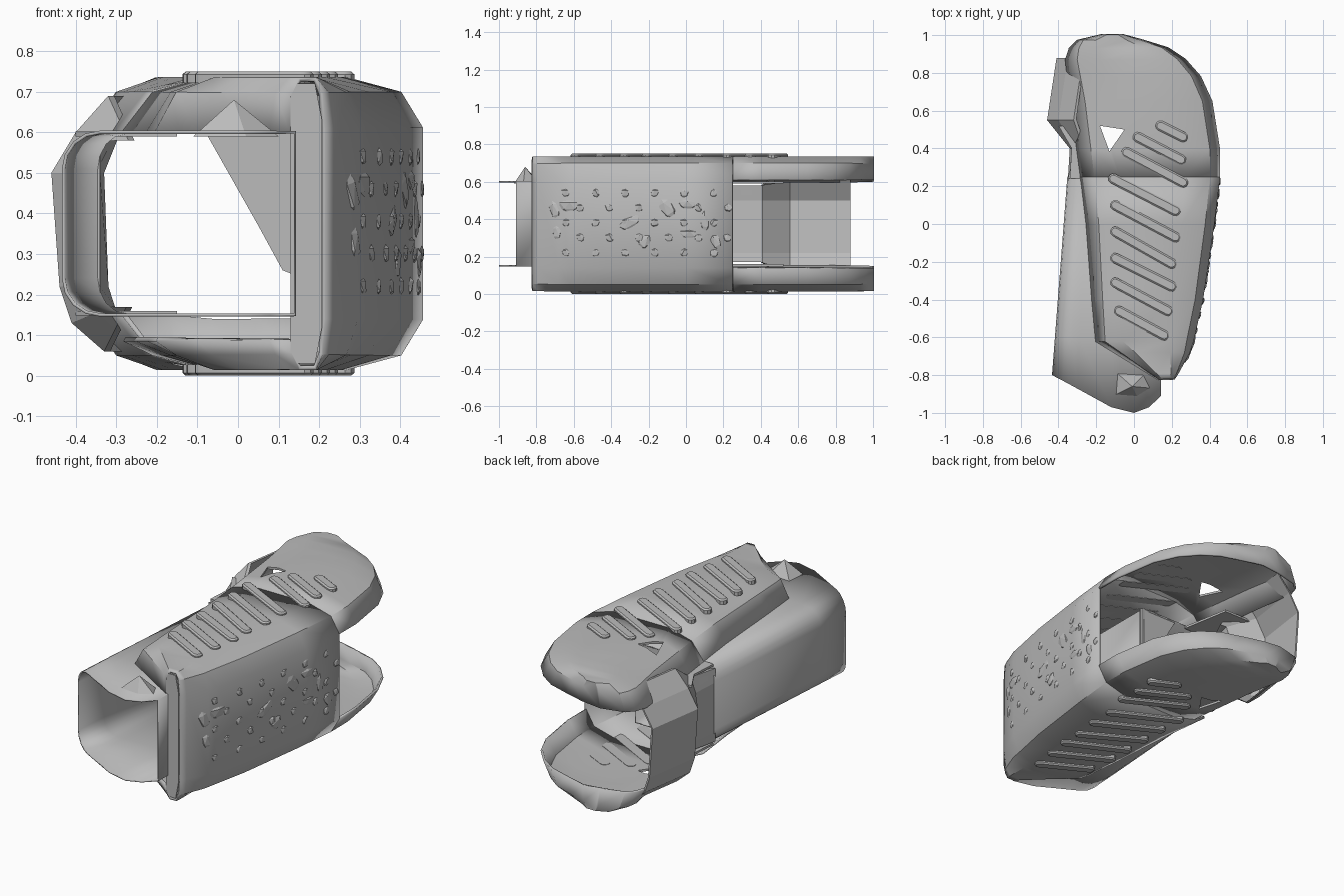
import bpy, bmesh, math, random
from mathutils import Matrix

if "Cube" in bpy.data.objects:
    bpy.data.objects.remove(bpy.data.objects["Cube"])

random.seed(4)
HEIGHT = 0.75

grey = bpy.data.materials.new("plain grey")
grey.use_nodes = True
grey.diffuse_color = (0.5, 0.5, 0.5, 1)
grey.node_tree.nodes["Principled BSDF"].inputs["Base Color"].default_value = (0.5, 0.5, 0.5, 1)


def finish(name, bm, smooth=True, wall=0):
    bmesh.ops.recalc_face_normals(bm, faces=bm.faces)
    mesh = bpy.data.meshes.new(name)
    bm.to_mesh(mesh)
    bm.free()
    ob = bpy.data.objects.new(name, mesh)
    bpy.context.collection.objects.link(ob)
    mesh.materials.append(grey)
    if smooth:
        bpy.ops.object.select_all(action='DESELECT')
        ob.select_set(True)
        bpy.context.view_layer.objects.active = ob
        bpy.ops.object.shade_smooth_by_angle(angle=math.radians(28))
    if wall:
        thick = ob.modifiers.new("wall", 'SOLIDIFY')
        thick.thickness = wall
        thick.offset = 0
    return ob


def skin(bm, rings, closed=True, caps=(0, -1)):
    rows = [[bm.verts.new(p) for p in ring] for ring in rings]
    n = len(rows[0])
    for a, b in zip(rows, rows[1:]):
        for i in range(n if closed else n - 1):
            j = (i + 1) % n
            bm.faces.new((a[i], a[j], b[j], b[i]))
    for k in caps:
        bm.faces.new(rows[k])


def lerp_table(table, t):
    for (a, u), (b, v) in zip(table, table[1:]):
        if t <= b:
            return u + (v - u) * max(0, (t - a) / (b - a))
    return table[-1][1]


def flip(points):
    return [(x, y, HEIGHT - z) for x, y, z in points]


# Upper skin profile: fraction of the width, height
SKIN = [(0, 0.6), (0.1, 0.695), (0.28, 0.73), (0.75, 0.73), (0.93, 0.695), (1, 0.61)]


def upper(y, left, right):
    return [(left + f * (right - left), y, z) for f, z in SKIN]


# Hollow grip shell: y, left edge, right edge
body = [(-0.82, 0.13, 0.21), (-0.79, 0.08, 0.23), (-0.68, -0.1, 0.29), (-0.62, -0.2, 0.31),
        (-0.4, -0.22, 0.36), (0, -0.25, 0.42), (0.25, -0.28, 0.45)]
rings = []
for y, left, right in body:
    top = upper(y, left, right)
    low = flip(top)[::-1]
    low[-1] = (left, y, 0.09)
    rings.append(top + low)
bm = bmesh.new()
skin(bm, rings, closed=False, caps=())
finish("grip_shell", bm, wall=0.012)

# Front flange between the shell and the sleeve
bm = bmesh.new()
skin(bm, [[(x, y, z) for x, z in ((0.13, 0.06), (0.145, 0.03), (0.19, 0.03), (0.207, 0.12),
                                  (0.207, 0.63), (0.19, 0.72), (0.145, 0.72), (0.13, 0.69))]
          for y in (-0.825, -0.815)])
finish("front_flange", bm, False)

# Hollow upper and lower rear plates, each with a triangular opening
plate = [(0.25, -0.28, 0.45), (0.4, -0.3, 0.45), (0.65, -0.33, 0.41), (0.78, -0.35, 0.35),
         (0.87, -0.36, 0.27), (0.93, -0.34, 0.18), (0.97, -0.3, 0.05), (1, -0.17, -0.06)]
for name, mirrored in (("upper", False), ("lower", True)):
    rings = [upper(*row) for row in plate]
    bm = bmesh.new()
    skin(bm, [flip(r) for r in rings] if mirrored else rings, closed=False, caps=(-1,))
    ob = finish(name + "_rear_plate", bm, wall=0.012)
    bm = bmesh.new()
    outline = [(-0.18, 0.52), (-0.05, 0.5), (-0.13, 0.385)]
    rings = [[(x, y, z) for x, y in outline] for z in (0.8, 0.65)]
    skin(bm, [flip(r) for r in rings] if mirrored else rings)
    cutter = finish(name + "_opening_cutter", bm, False)
    cutter.hide_render = True
    cutter.hide_viewport = True
    cutter.display_type = 'WIRE'
    cut = ob.modifiers.new("opening", 'BOOLEAN')
    cut.operation = 'DIFFERENCE'
    cut.solver = 'EXACT'
    cut.object = cutter

# Inner sleeve: thin tube with rounded left corners and a curved front lip
FRONT = [(-0.43, -0.8), (-0.12, -0.97), (0, -1), (0.08, -0.97), (0.15, -0.9)]
half = [(0.14, 0.6), (0.08, 0.6), (0, 0.6), (-0.12, 0.6), (-0.3, 0.6)]
for k in range(5):
    a = math.radians(90 + k * 22.5)
    half.append((-0.34 + 0.09 * math.cos(a), 0.51 + 0.09 * math.sin(a)))
profile = half + [(x, HEIGHT - z) for x, z in half[::-1]]


def taper(x, t):
    return x + 0.09 * t * max(0, min(1, -x / 0.43))


rings = [[(x, lerp_table(FRONT, x), z) for x, z in profile]]
for y, t in ((-0.6, 0.17), (0.25, 0.9)):
    rings.append([(taper(x, t), y, z) for x, z in profile])
bm = bmesh.new()
skin(bm, rings, caps=())
finish("inner_sleeve", bm, wall=0.008)

# Strips that carry the sleeve back to the cheek
bm = bmesh.new()
strip = [(-0.34, 0.24), (-0.33, 0.4), (-0.4, 0.52), (-0.2, 0.52), (-0.15, 0.24)]
for levels in ((0.59, 0.602), (0.148, 0.16)):
    skin(bm, [[(x, y, z) for x, y in strip] for z in levels])
finish("sleeve_tail", bm, False)

# Flared rear cheek
plan = [(-0.35, 0.24), (-0.34, 0.4), (-0.46, 0.55), (-0.41, 0.88),
        (-0.4, 0.88), (-0.445, 0.555), (-0.33, 0.41), (-0.34, 0.24)]
levels = [(0.06, 0.13), (0.13, 0.05), (0.22, 0.02), (0.5, 0), (0.6, 0.06), (0.69, 0.14)]
rings = []
for z, shift in levels:
    rings.append([(x + shift * min(1, max(0, (y - 0.25) / 0.3)), y,
                   z if y > 0.45 else min(0.58, max(0.17, z))) for x, y in plan])
bm = bmesh.new()
skin(bm, rings)
finish("rear_cheek", bm, False)

# Slanted gusset at the inner end of the side wall
bm = bmesh.new()
gusset = [(-0.08, 0.6), (0.16, 0.6), (0.16, 0.24), (0.11, 0.26), (0.05, 0.37)]
skin(bm, [[(x, y, z) for x, z in gusset] for y in (0.235, 0.245)])
finish("inner_gusset", bm, False)

# Small peaked catch on the front lip
bm = bmesh.new()
base = [(-0.11, -0.91), (0.02, -0.92), (0.1, -0.87), (0.06, -0.79), (-0.1, -0.78)]
ring = [bm.verts.new((x, y, 0.59)) for x, y in base]
peak = bm.verts.new((-0.01, -0.86, 0.68))
for i in range(len(ring)):
    bm.faces.new((ring[i], ring[(i + 1) % len(ring)], peak))
bm.faces.new(ring)
finish("front_catch", bm, False)

# Slanted grip ribs on the upper and lower faces: left end, right end
RIBS = [(-0.08, -0.46, 0.16, -0.59), (-0.1, -0.31, 0.18, -0.46), (-0.1, -0.18, 0.2, -0.33),
        (-0.1, -0.04, 0.2, -0.21), (-0.1, 0.1, 0.22, -0.07), (-0.11, 0.24, 0.22, 0.07),
        (-0.04, 0.38, 0.26, 0.22), (0.02, 0.46, 0.25, 0.34), (0.14, 0.52, 0.26, 0.46)]
for name, mirrored in (("upper", False), ("lower", True)):
    bm = bmesh.new()
    for x0, y0, x1, y1 in RIBS:
        heading = math.atan2(y1 - y0, x1 - x0)
        rings = []
        for z, r in ((0.722, 0.027), (0.743, 0.027), (0.75, 0.019)):
            ring = []
            for cx, cy, start in ((x1, y1, -90), (x0, y0, 90)):
                for k in range(6):
                    a = heading + math.radians(start + k * 36)
                    ring.append((cx + r * math.cos(a), cy + r * math.sin(a), z))
            rings.append(flip(ring) if mirrored else ring)
        skin(bm, rings)
    finish(name + "_ribs", bm)

# Rough studs scattered over the side wall
EDGE = [(y, right) for y, left, right in body]
bm = bmesh.new()


def stud(y, z, wide, tall, turn=0.0):
    x = lerp_table(EDGE, y)
    slope = math.atan2(lerp_table(EDGE, y + 0.05) - x, 0.05)
    made = bmesh.ops.create_icosphere(bm, subdivisions=1, radius=1)["verts"]
    place = (Matrix.Translation((x, y, z)) @ Matrix.Rotation(-slope, 4, 'Z')
             @ Matrix.Rotation(turn, 4, 'X') @ Matrix.Diagonal((0.014, wide, tall, 1)))
    for v in made:
        v.co = place @ (v.co * random.uniform(0.85, 1.15))


for i in range(6):
    y = -0.62 + i * 0.158
    for z in (0.22, 0.3, 0.38, 0.46, 0.54):
        shift = 0.075 if z in (0.3, 0.46) else 0
        stud(y + shift - 0.02, z, 0.026, 0.028)
for y, z, wide, tall, turn in ((-0.7, 0.45, 0.03, 0.06, 0.3), (-0.62, 0.47, 0.06, 0.04, 0),
                               (-0.69, 0.33, 0.03, 0.05, 0), (-0.3, 0.38, 0.07, 0.035, 0.5),
                               (-0.22, 0.28, 0.035, 0.05, -0.7), (-0.1, 0.46, 0.04, 0.07, 0.6),
                               (0.01, 0.48, 0.06, 0.03, 0), (0.02, 0.32, 0.06, 0.03, 0),
                               (0.1, 0.39, 0.03, 0.07, 0), (0.16, 0.28, 0.03, 0.05, 0.5)):
    stud(y, z, wide, tall, turn)
finish("side_studs", bm, False)
